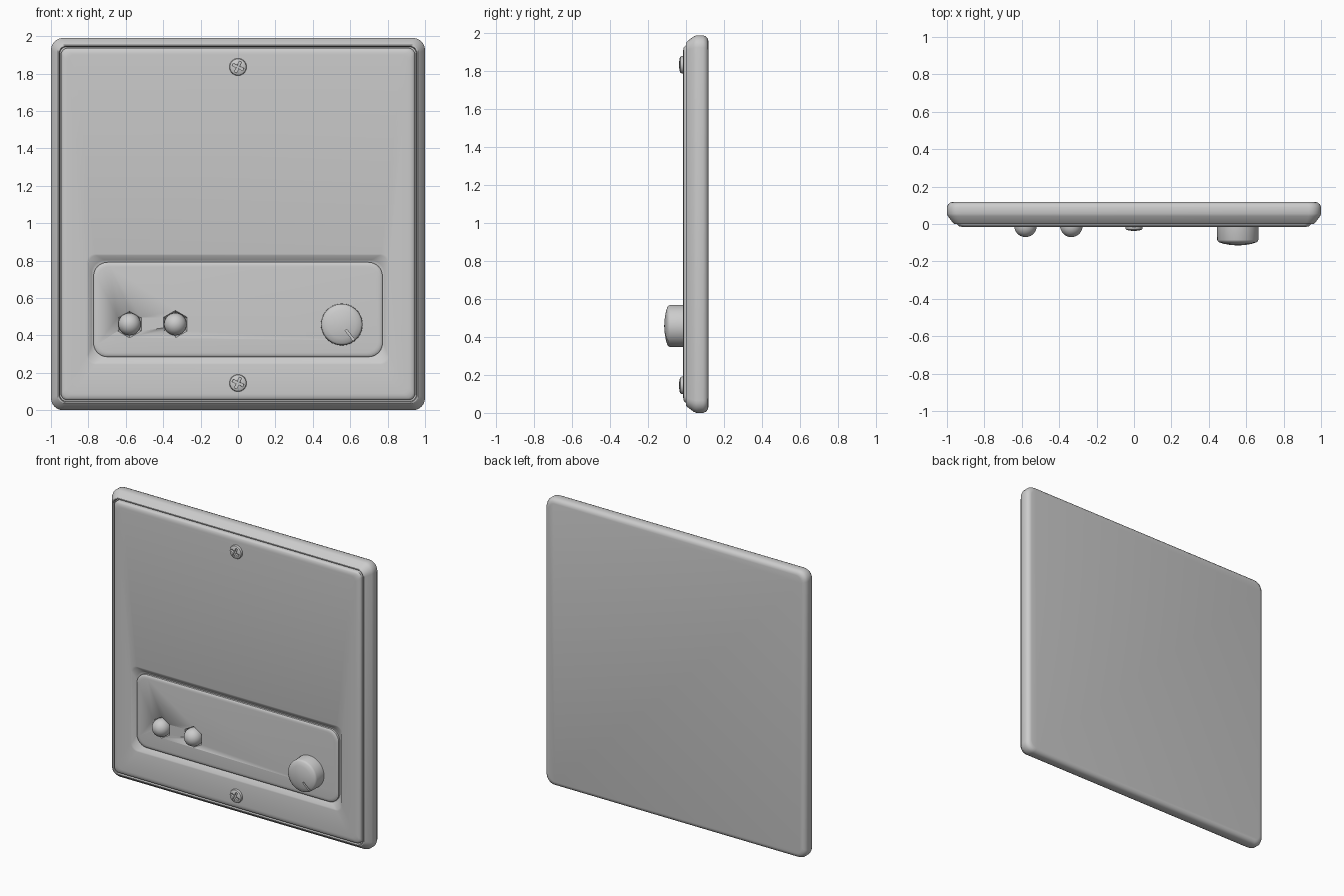
import bpy, bmesh, math
from mathutils import Matrix

if "Cube" in bpy.data.objects:
    bpy.data.objects.remove(bpy.data.objects["Cube"])

CZ = 0.995


def finish(name, bm, angle=32):
    bmesh.ops.recalc_face_normals(bm, faces=bm.faces[:])
    me = bpy.data.meshes.new(name)
    bm.to_mesh(me)
    bm.free()
    ob = bpy.data.objects.new(name, me)
    bpy.context.collection.objects.link(ob)
    bpy.ops.object.select_all(action='DESELECT')
    ob.select_set(True)
    bpy.context.view_layer.objects.active = ob
    bpy.ops.object.shade_smooth_by_angle(angle=math.radians(angle))
    return ob


def loft(name, rings, n=7):
    """Skin rounded rectangles (cx, cz, half_x, half_z, radius, y), capped at both ends."""
    bm = bmesh.new()
    loops = []
    for cx, cz, hx, hz, r, y in rings:
        loop = []
        for k, (sx, sz) in enumerate([(1, 1), (-1, 1), (-1, -1), (1, -1)]):
            for i in range(n):
                a = math.pi / 2 * (k + i / (n - 1))
                loop.append(bm.verts.new((cx + sx * (hx - r) + r * math.cos(a), y,
                                          cz + sz * (hz - r) + r * math.sin(a))))
        loops.append(loop)
    for a, b in zip(loops, loops[1:]):
        for i in range(len(a)):
            j = (i + 1) % len(a)
            bm.faces.new((a[i], a[j], b[j], b[i]))
    bm.faces.new(loops[0])
    bm.faces.new(loops[-1])
    return finish(name, bm)


def lathe(name, x, z, profile, segs=40, angle=32):
    """Turn (radius, y) points around an axis along y; last point is the tip."""
    bm = bmesh.new()
    loops = [[bm.verts.new((x + r * math.sin(2 * math.pi * i / segs), y,
                            z + r * math.cos(2 * math.pi * i / segs))) for i in range(segs)]
             for r, y in profile[:-1]]
    tip = bm.verts.new((x, profile[-1][1], z))
    for i in range(segs):
        j = (i + 1) % segs
        for a, b in zip(loops, loops[1:]):
            bm.faces.new((a[i], a[j], b[j], b[i]))
        bm.faces.new((loops[-1][i], loops[-1][j], tip))
    bm.faces.new(loops[0])
    return finish(name, bm, angle)


def bar(name, x, y, z, size, turn):
    bm = bmesh.new()
    m = Matrix.Translation((x, y, z)) @ Matrix.Rotation(turn, 4, 'Y') @ Matrix.Diagonal((*size, 1))
    bmesh.ops.create_cube(bm, size=1, matrix=m)
    return finish(name, bm)


def cut(ob, cutter):
    mod = ob.modifiers.new("cut", 'BOOLEAN')
    mod.operation, mod.solver, mod.object = 'DIFFERENCE', 'EXACT', cutter
    bpy.context.view_layer.objects.active = ob
    bpy.ops.object.modifier_apply(modifier=mod.name)
    bpy.data.objects.remove(cutter, do_unlink=True)


# Backing case: rounded rear edge, tapered front rim, shallow seat for the cover
case = [(0.032, 0.118), (0.018, 0.115), (0.006, 0.105), (0, 0.09), (0, 0.055), (0.005, 0.042),
        (0.03, 0.008), (0.037, 0.001), (0.043, 0.0), (0.046, 0.004), (0.047, 0.022)]
loft("backing_case", [(0, CZ, 1 - i, CZ - i, 0.065 - i * 0.6, y) for i, y in case])

# Front cover with softened edge and a sloped recess for the controls
cover = [(0.054, 0.03), (0.054, 0.0), (0.057, -0.006), (0.065, -0.012), (0.08, -0.015), (0.09, -0.0155)]
rings = [(0, CZ, 1 - i, CZ - i, 0.035, y) for i, y in cover]
rings += [(0, 0.54, 0.81, 0.295, 0.045, -0.0155), (0, 0.54, 0.80, 0.287, 0.045, -0.0135),
          (0, 0.54, 0.782, 0.262, 0.07, 0.008), (0, 0.54, 0.775, 0.256, 0.075, 0.012)]
loft("front_cover", rings)

# Control panel sitting in the recess
panel = loft("control_panel", [(0, 0.538, 0.773 - i, 0.253 - i, 0.075 - i / 2, y) for i, y in
                               [(0, 0.02), (0, -0.002), (0.004, -0.006), (0.014, -0.009), (0.024, -0.01)]])

# Two lamps in hexagonal sockets
for side, x in (("left", -0.58), ("right", -0.335)):
    cut(panel, lathe("socket_cutter", x, 0.46,
                     [(0.06, 0.01), (0.068, 0.002), (0.082, -0.03), (0, -0.03)], 6))
    dome = [(0.06, 0.015)] + [(0.06 * math.cos(t * math.pi / 20), -0.01 - 0.06 * math.sin(t * math.pi / 20))
                              for t in range(11)]
    lathe(side + "_lamp", x, 0.46, dome, 28, 40)

# Rotary knob with a pointer notch
knob = lathe("knob", 0.555, 0.458, [(0.112, 0.005), (0.11, -0.085), (0.107, -0.092), (0.10, -0.098),
                                    (0.075, -0.106), (0.04, -0.112), (0, -0.115)], 40)
cut(knob, bar("notch_cutter", 0.605, -0.106, 0.393, (0.09, 0.03, 0.011), math.radians(52)))
bpy.context.view_layer.objects.active = knob
knob.select_set(True)
bpy.ops.object.shade_smooth_by_angle(angle=math.radians(32))

# Cross-head screws
for place, z in (("top", 1.835), ("bottom", 0.145)):
    screw = lathe(place + "_screw", 0, z, [(0.046, -0.005), (0.046, -0.022), (0.043, -0.029),
                                           (0.034, -0.033), (0.018, -0.036), (0, -0.037)], 28)
    for k in range(2):
        cut(screw, bar("slot_cutter", 0, -0.035, z, (0.062, 0.022, 0.013),
                       math.radians(25 + 90 * k)))
